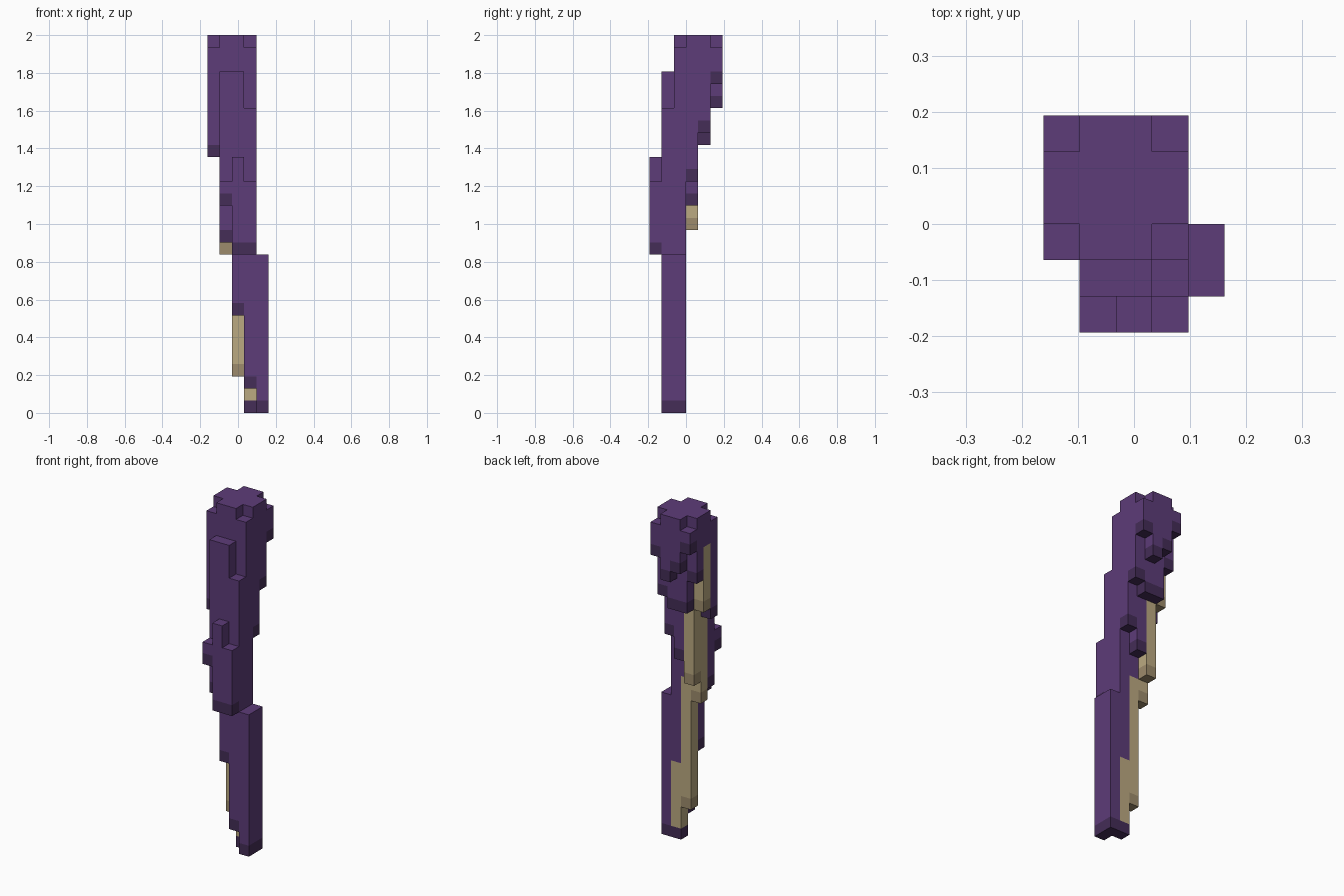
import bpy, bmesh
from mathutils import Vector

cube = bpy.data.objects.get("Cube")
if cube:
    bpy.data.objects.remove(cube, do_unlink=True)

UNIT = 2 / 31                      # edge of one block
ORIGIN = Vector((-2.5, -3, 0))     # corner of the block grid


def material(name, rgb):
    mat = bpy.data.materials.new(name)
    mat.use_nodes = True
    colour = (*rgb, 1)
    mat.diffuse_color = colour
    mat.node_tree.nodes["Principled BSDF"].inputs["Base Color"].default_value = colour
    return mat


purple = material("purple", (.110, .045, .19))
dark_purple = material("dark purple", (.058, .026, .095))
tan = material("tan", (.50, .40, .22))
dark_tan = material("dark tan", (.34, .26, .15))

# Columns from front to back: first column index, then (bottom, top) of each
rows = [
    (1, [(17, 19), (13, 21), (13, 19)]),
    (1, [(14, 28), (8, 28), (2, 25), (0, 13)]),
    (0, [(21, 30), (13, 31), (3, 31), (0, 30), (0, 13)]),
    (0, [(22, 31), (15, 31), (17, 31), (19, 31)]),
    (0, [(25, 31), (22, 31), (22, 31), (23, 31)]),
    (0, [(28, 30), (26, 31), (25, 31), (27, 30)]),
]
# Height below which a column belongs to the bare tan core
core_top = {(0, 3): 28, (1, 3): 22, (1, 2): 21, (2, 2): 15, (3, 2): 7}

# Fill the block grid: each block is (is core, is the darker lowest block)
blocks = {}
for j, (first, spans) in enumerate(rows):
    for i, (low, high) in enumerate(spans, first):
        for k in range(low, high):
            is_core = max(k, low) < core_top.get((i, j), 0) and k > 0
            blocks[i, j, k] = (is_core, k == low)

AXES = [Vector(a) for a in ((1, 0, 0), (0, 1, 0), (0, 0, 1))]


def build_shell(name, core, mats):
    """Outer block faces of one part, merged into large flat faces."""
    bm = bmesh.new()
    for cell, (is_core, is_low) in blocks.items():
        if is_core != core:
            continue
        centre = Vector(cell) + Vector((.5, .5, .5)) + ORIGIN
        for a in range(3):
            for sign in (-1, 1):
                n = AXES[a] * sign
                if tuple(int(c) for c in Vector(cell) + n) in blocks:
                    continue
                u, v = AXES[(a + 1) % 3], AXES[(a + 2) % 3] * sign
                corners = [n - u - v, n + u - v, n + u + v, n - u + v]
                face = bm.faces.new(
                    [bm.verts.new((centre + c / 2) * UNIT) for c in corners])
                face.material_index = int(is_low)
    bmesh.ops.remove_doubles(bm, verts=bm.verts, dist=UNIT / 100)
    bmesh.ops.dissolve_limit(bm, angle_limit=.02, verts=bm.verts,
                             edges=bm.edges, delimit={'MATERIAL'})
    mesh = bpy.data.meshes.new(name)
    bm.to_mesh(mesh)
    bm.free()
    for mat in mats:
        mesh.materials.append(mat)
    obj = bpy.data.objects.new(name, mesh)
    bpy.context.collection.objects.link(obj)


# Purple outer covering and the tan core showing on the back
build_shell("outer_covering", False, (purple, dark_purple))
build_shell("inner_core", True, (tan, dark_tan))
